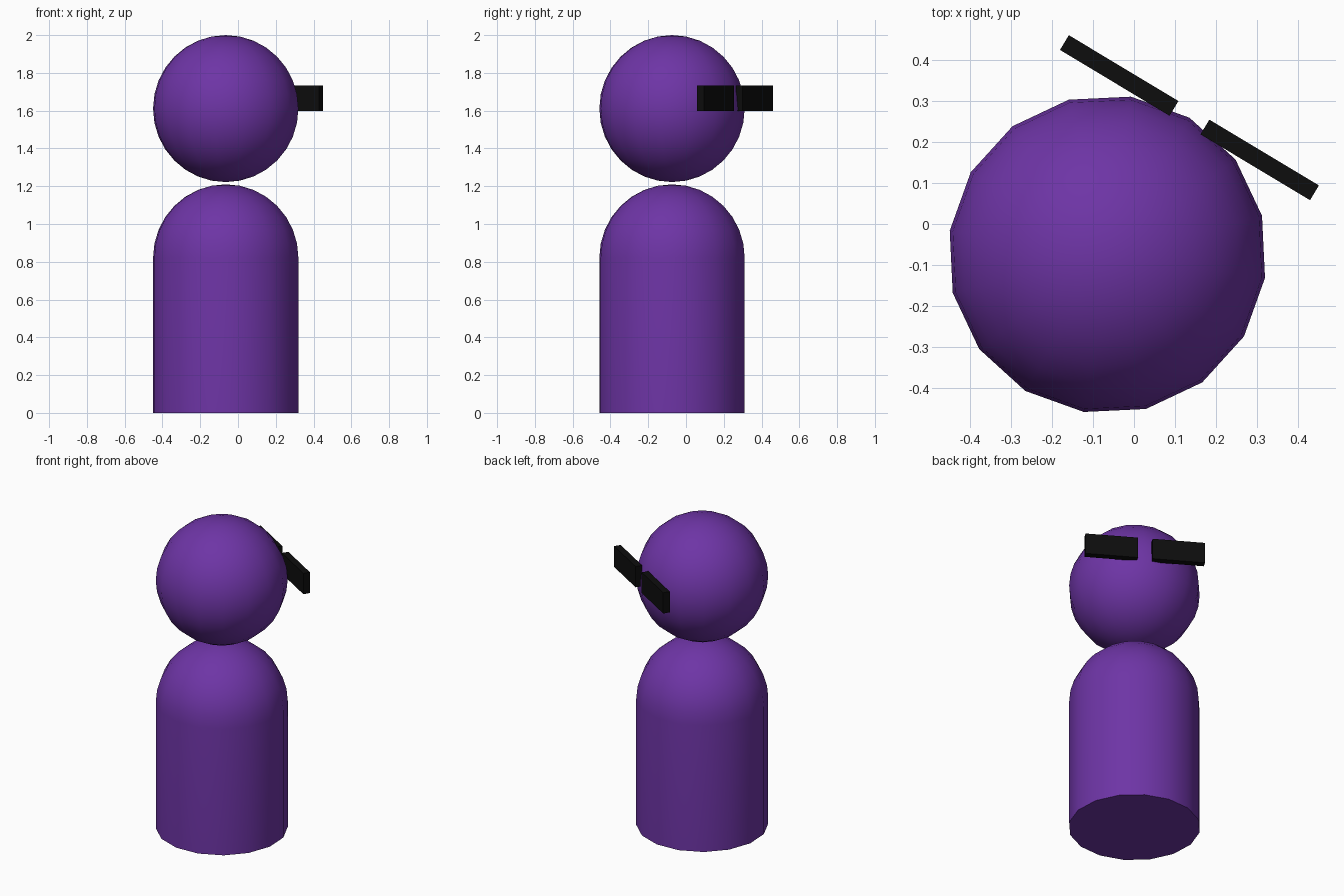
import bpy, bmesh
from math import radians
from mathutils import Matrix

if "Cube" in bpy.data.objects:
    bpy.data.objects.remove(bpy.data.objects["Cube"])

R = 0.389
SIDES, RINGS = 16, 16
# The figure is turned about its own axis, which sits off the origin
PLACE = Matrix.Translation((-0.065, -0.074, 0)) @ Matrix.Rotation(radians(-31), 4, 'Z')


def material(name, rgb):
    m = bpy.data.materials.new(name)
    m.diffuse_color = (*rgb, 1)
    m.use_nodes = True
    m.node_tree.nodes["Principled BSDF"].inputs["Base Color"].default_value = m.diffuse_color
    return m


def finish(name, bm, mat, smooth=True):
    bmesh.ops.transform(bm, matrix=PLACE, verts=bm.verts)
    bmesh.ops.recalc_face_normals(bm, faces=bm.faces)
    mesh = bpy.data.meshes.new(name)
    bm.to_mesh(mesh)
    bm.free()
    mesh.materials.append(mat)
    obj = bpy.data.objects.new(name, mesh)
    bpy.context.collection.objects.link(obj)
    if smooth:
        bpy.ops.object.select_all(action='DESELECT')
        obj.select_set(True)
        bpy.context.view_layer.objects.active = obj
        bpy.ops.object.shade_smooth_by_angle(angle=radians(40))


def ball(z):
    bm = bmesh.new()
    bmesh.ops.create_uvsphere(bm, u_segments=SIDES, v_segments=RINGS, radius=R,
                              matrix=Matrix.Translation((0, 0, z)))
    return bm


purple = material("purple", (0.155, 0.035, 0.38))
black = material("black", (0.004, 0.004, 0.004))

# Head
finish("head", ball(2 - R), purple)

# Body: half ball whose rim is extruded down to a flat base
dome_z = 1.21 - R
bm = ball(dome_z)
bmesh.ops.delete(bm, geom=[v for v in bm.verts if v.co.z < dome_z - 0.001], context='VERTS')
rim = [e for e in bm.edges if e.is_boundary]
wall = bmesh.ops.extrude_edge_only(bm, edges=rim)["geom"]
for v in wall:
    if isinstance(v, bmesh.types.BMVert):
        v.co.z = 0
bmesh.ops.holes_fill(bm, edges=[e for e in bm.edges if e.is_boundary], sides=0)
finish("body", bm, purple)

# Two flat dark lenses across the face
for side, name in ((-1, "left_lens"), (1, "right_lens")):
    bm = bmesh.new()
    bmesh.ops.create_cube(bm, size=1, matrix=Matrix.Translation((side * 0.2, R, 1.666))
                          @ Matrix.Diagonal((0.312, 0.042, 0.135, 1)))
    finish(name, bm, black, smooth=False)
